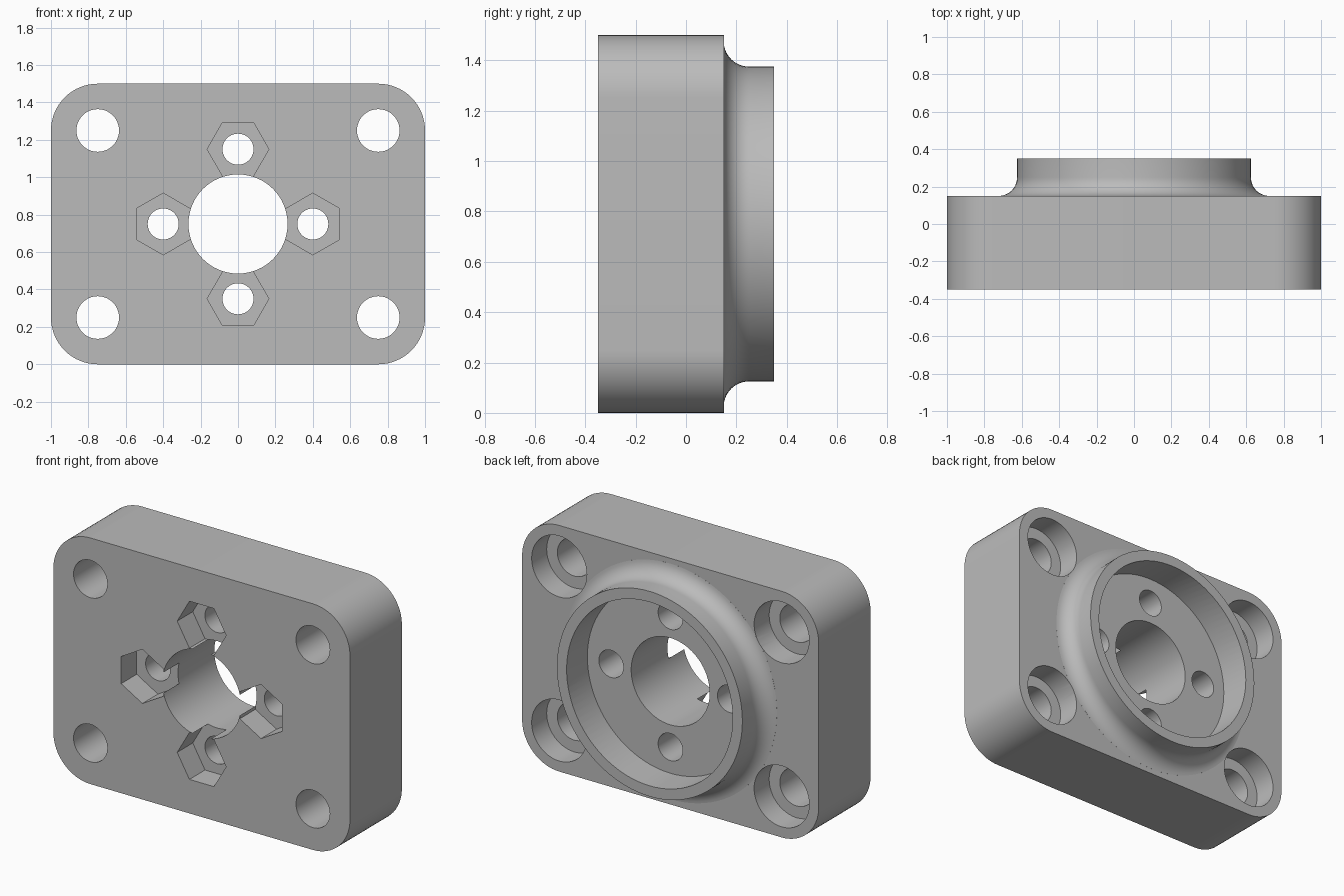
import bpy
import bmesh
from math import cos, sin, pi, radians
from mathutils import Matrix, Vector

if "Cube" in bpy.data.objects:
    bpy.data.objects.remove(bpy.data.objects["Cube"], do_unlink=True)

FRONT, BACK, RIM = -0.35, 0.15, 0.35
MID = 0.75  # height of the bore axis

grey = bpy.data.materials.new("machined grey")
grey.use_nodes = True
grey.diffuse_color = (0.5, 0.5, 0.5, 1)
grey.node_tree.nodes["Principled BSDF"].inputs["Base Color"].default_value = (0.5, 0.5, 0.5, 1)


def make_object(name, bm):
    bmesh.ops.recalc_face_normals(bm, faces=bm.faces)
    mesh = bpy.data.meshes.new(name)
    bm.to_mesh(mesh)
    bm.free()
    mesh.materials.append(grey)
    obj = bpy.data.objects.new(name, mesh)
    bpy.context.collection.objects.link(obj)
    return obj


def arc(cx, cz, r, start, end, steps):
    angles = [radians(start + (end - start) * i / steps) for i in range(steps + 1)]
    return [(cx + r * cos(a), cz + r * sin(a)) for a in angles]


def prism(name, outline, y0, y1):
    """Extrude an outline in x and z along y."""
    bm = bmesh.new()
    face = bm.faces.new([bm.verts.new((x, y0, z)) for x, z in outline])
    new = bmesh.ops.extrude_face_region(bm, geom=[face])["geom"]
    verts = [v for v in new if isinstance(v, bmesh.types.BMVert)]
    bmesh.ops.translate(bm, verts=verts, vec=(0, y1 - y0, 0))
    return make_object(name, bm)


def lathe(name, profile, steps):
    """Spin a closed profile of (radius, y) about the bore axis."""
    bm = bmesh.new()
    verts = [bm.verts.new((r, y, MID)) for r, y in profile]
    edges = [bm.edges.new(pair) for pair in zip(verts, verts[1:])]
    bmesh.ops.spin(bm, geom=verts + edges, cent=(0, 0, MID), axis=(0, 1, 0),
                   angle=2 * pi, steps=steps, use_duplicate=False)
    bmesh.ops.remove_doubles(bm, verts=bm.verts, dist=1e-5)
    return make_object(name, bm)


def combine(target, tool, operation):
    mod = target.modifiers.new(tool.name, "BOOLEAN")
    mod.operation = operation
    mod.solver = "EXACT"
    mod.object = tool
    bpy.context.view_layer.objects.active = target
    bpy.ops.object.modifier_apply(modifier=mod.name)
    bpy.data.objects.remove(tool, do_unlink=True)


def drill(x, z, r, y0, y1, sides=48, turn=0):
    outline = arc(x, z, r, turn, turn + 360, sides)[:-1]
    combine(block, prism("cutter", outline, y0, y1), "DIFFERENCE")


# Rounded rectangular block
corners = [(0.75, 1.25, 0), (-0.75, 1.25, 90), (-0.75, 0.25, 180), (0.75, 0.25, 270)]
outline = [p for x, z, a in corners for p in arc(x, z, 0.25, a, a + 90, 16)]
block = prism("flange_block", outline, FRONT, BACK)

# Round boss with a concave fillet at its foot
fillet = arc(0.725, 0.25, 0.1, 266, 180, 12)
boss = lathe("boss", [(0, 0), (fillet[0][0], 0)] + fillet + [(0.625, RIM), (0, RIM)], 96)
combine(block, boss, "UNION")

# Recess and central bore
drill(0, MID, 0.56, BACK, 0.5, 96)
drill(0, MID, 0.265, -0.5, 0.5, 64)

# Counterbored corner holes
for x, z, _ in corners:
    drill(x, z, 0.114, -0.5, 0.5)
    drill(x, z, 0.186, BACK - 0.145, 0.5)

# Four bolt holes with hexagonal nut pockets
for i in range(4):
    x, z = 0.4 * cos(i * pi / 2), MID + 0.4 * sin(i * pi / 2)
    drill(x, z, 0.083, -0.5, 0.3, 40)
    drill(x, z, 0.165, -0.5, FRONT + 0.15, 6, 30 + 90 * i)

bpy.ops.object.select_all(action="DESELECT")
block.select_set(True)
bpy.context.view_layer.objects.active = block
bpy.ops.object.shade_smooth_by_angle(angle=radians(30))
